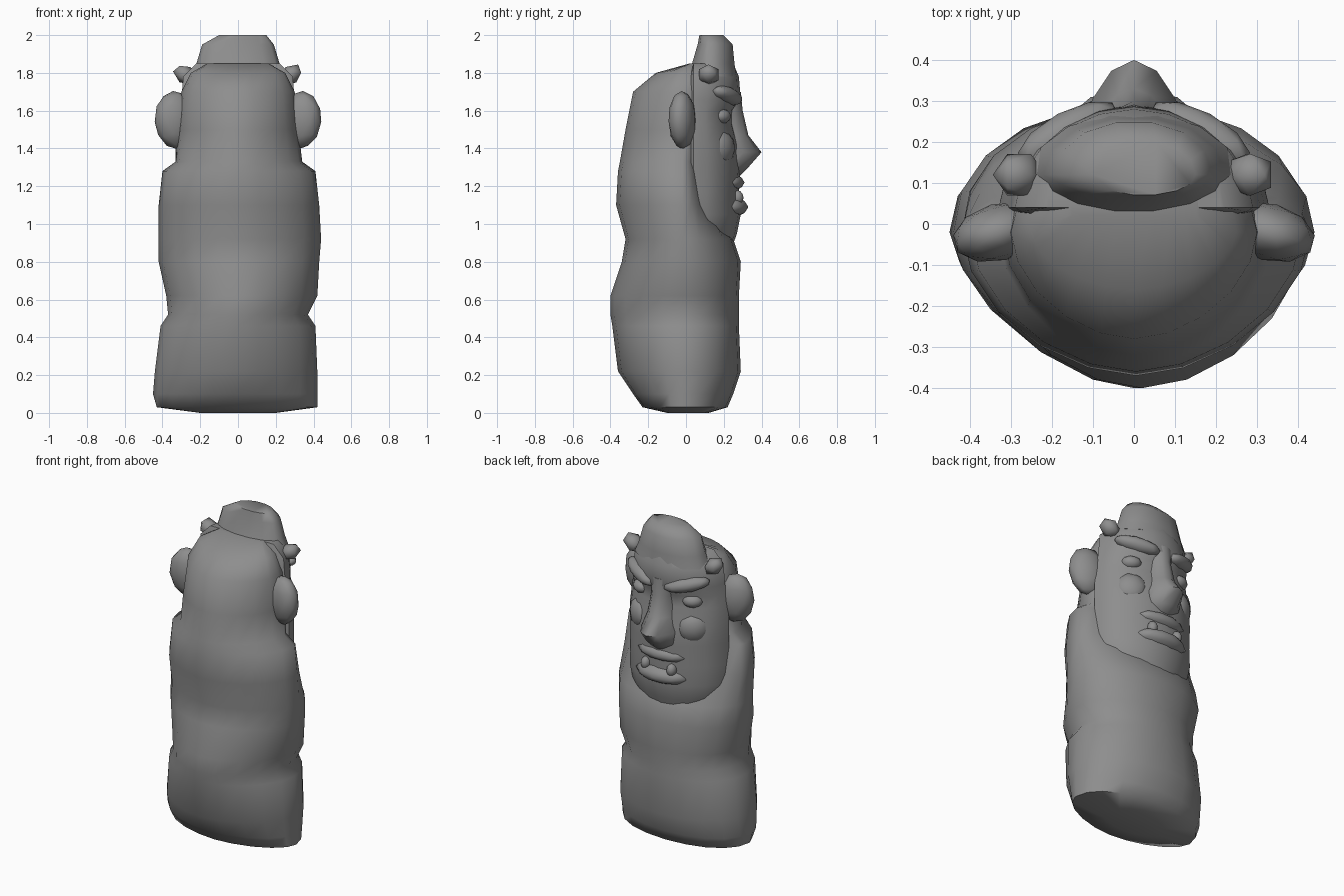
import bpy, bmesh
from math import cos, sin, pi, copysign, radians
from mathutils import Matrix, Euler

if "Cube" in bpy.data.objects:
    bpy.data.objects.remove(bpy.data.objects["Cube"])

grey = bpy.data.materials.new("stone grey")
grey.use_nodes = True
tone = (0.27, 0.27, 0.27, 1)
grey.diffuse_color = tone
grey.node_tree.nodes["Principled BSDF"].inputs["Base Color"].default_value = tone


def finish(name, bm, angle=60):
    bmesh.ops.recalc_face_normals(bm, faces=bm.faces)
    mesh = bpy.data.meshes.new(name)
    bm.to_mesh(mesh)
    bm.free()
    mesh.materials.append(grey)
    obj = bpy.data.objects.new(name, mesh)
    bpy.context.collection.objects.link(obj)
    bpy.ops.object.select_all(action="DESELECT")
    obj.select_set(True)
    bpy.context.view_layer.objects.active = obj
    bpy.ops.object.shade_smooth_by_angle(angle=radians(angle))
    return obj


def power(v, n):
    return copysign(abs(v) ** (2 / n), v)


def loft(name, rings, middle, sides=20, front=2.0, back=2.1, angle=60):
    """Stack rounded rings of (height, left x, right x, front y, back y)."""
    bm = bmesh.new()
    loops = []
    for z, x0, x1, y0, y1 in rings:
        loop = []
        mid = min(max(middle, y0), y1)
        for i in range(sides):
            a = 2 * pi * i / sides
            c, s = cos(a), sin(a)
            n = back if s > 0 else front
            depth = y1 - mid if s > 0 else mid - y0
            x = (x0 + x1) / 2 + (x1 - x0) / 2 * power(c, n)
            loop.append(bm.verts.new((x, mid + depth * power(s, n), z)))
        loops.append(loop)
    for low, high in zip(loops, loops[1:]):
        for i in range(sides):
            j = (i + 1) % sides
            bm.faces.new((low[i], low[j], high[j], high[i]))
    bm.faces.new(loops[0])
    bm.faces.new(loops[-1])
    return finish(name, bm, angle)


def blob(name, at, size, turn=(0, 0, 0), detail=2):
    """Rounded lump, turned by degrees."""
    bm = bmesh.new()
    bmesh.ops.create_icosphere(bm, subdivisions=detail, radius=1)
    rot = Euler([radians(t) for t in turn]).to_matrix().to_4x4()
    bm.transform(Matrix.Translation(at) @ rot @ Matrix.Diagonal((*size, 1)))
    return finish(name, bm)


def pair(name, at, size, turn=(0, 0, 0), detail=2):
    for side, s in (("left", 1), ("right", -1)):
        blob(f"{side}_{name}", (s * at[0], at[1], at[2]), size,
             (turn[0], s * turn[1], s * turn[2]), detail)


# Cloaked body, open at the chest and rising into the rear of the head
loft("body", [
    (0.0, -0.2, 0.2, -0.1, 0.12),
    (0.03, -0.43, 0.42, -0.23, 0.22),
    (0.1, -0.45, 0.42, -0.28, 0.25),
    (0.22, -0.44, 0.42, -0.36, 0.29),
    (0.46, -0.41, 0.41, -0.39, 0.28),
    (0.52, -0.37, 0.37, -0.4, 0.28),
    (0.62, -0.38, 0.42, -0.4, 0.28),
    (0.8, -0.42, 0.43, -0.34, 0.29),
    (0.92, -0.42, 0.44, -0.32, 0.25),
    (1.1, -0.42, 0.43, -0.37, 0.12),
    (1.28, -0.40, 0.41, -0.36, 0.08),
    (1.33, -0.33, 0.34, -0.35, 0.08),
    (1.5, -0.32, 0.32, -0.32, 0.12),
    (1.7, -0.3, 0.3, -0.28, 0.15),
    (1.8, -0.25, 0.25, -0.16, 0.18),
    (1.85, -0.16, 0.16, 0.02, 0.18)], -0.02, front=1.8)

# Face, from the broad jaw and beard up to the brow
loft("face", [
    (0.84, -0.24, 0.24, 0, 0.23),
    (0.95, -0.31, 0.31, 0, 0.27),
    (1.05, -0.33, 0.33, 0, 0.29),
    (1.17, -0.33, 0.33, 0, 0.28),
    (1.3, -0.33, 0.33, 0, 0.29),
    (1.42, -0.33, 0.33, 0, 0.28),
    (1.53, -0.32, 0.32, 0, 0.25),
    (1.6, -0.31, 0.31, 0, 0.25),
    (1.66, -0.3, 0.3, 0, 0.29),
    (1.78, -0.29, 0.29, 0.01, 0.28),
    (1.85, -0.22, 0.22, 0.04, 0.25)], 0.04, back=1.9)

# Headdress on the top
loft("crown", [
    (1.78, -0.25, 0.25, 0.0, 0.27),
    (1.85, -0.22, 0.22, 0.03, 0.26),
    (1.95, -0.19, 0.19, 0.06, 0.25),
    (2.0, -0.1, 0.15, 0.07, 0.2)], 0.12, sides=14)

# Nose: a ridge swelling to a pointed tip
loft("nose", [
    (1.25, -0.06, 0.06, 0.2, 0.28),
    (1.3, -0.12, 0.12, 0.2, 0.33),
    (1.38, -0.12, 0.12, 0.2, 0.4),
    (1.47, -0.09, 0.09, 0.2, 0.33),
    (1.6, -0.07, 0.07, 0.2, 0.3),
    (1.7, -0.09, 0.09, 0.2, 0.29)], 0.22, sides=12, back=1.8)

# Mouth: upper lip, jutting lower lip and teeth
blob("upper_lip", (0, 0.22, 1.22), (0.17, 0.09, 0.05))
blob("lower_lip", (0, 0.22, 1.09), (0.18, 0.11, 0.06))
pair("tooth", (0.09, 0.27, 1.14), (0.03, 0.035, 0.04))

# Paired features of the head
pair("eye", (0.18, 0.19, 1.57), (0.06, 0.045, 0.04), (0, 0, -30))
pair("brow", (0.16, 0.22, 1.68), (0.14, 0.055, 0.045), (0, -12, -28))
pair("cheek", (0.18, 0.18, 1.4), (0.1, 0.07, 0.1), (0, 0, -35))
pair("ear", (0.33, -0.02, 1.55), (0.115, 0.07, 0.155), (0, 5, -15))
pair("horn", (0.28, 0.12, 1.79), (0.07, 0.06, 0.05), (0, -35, 0), 1)
